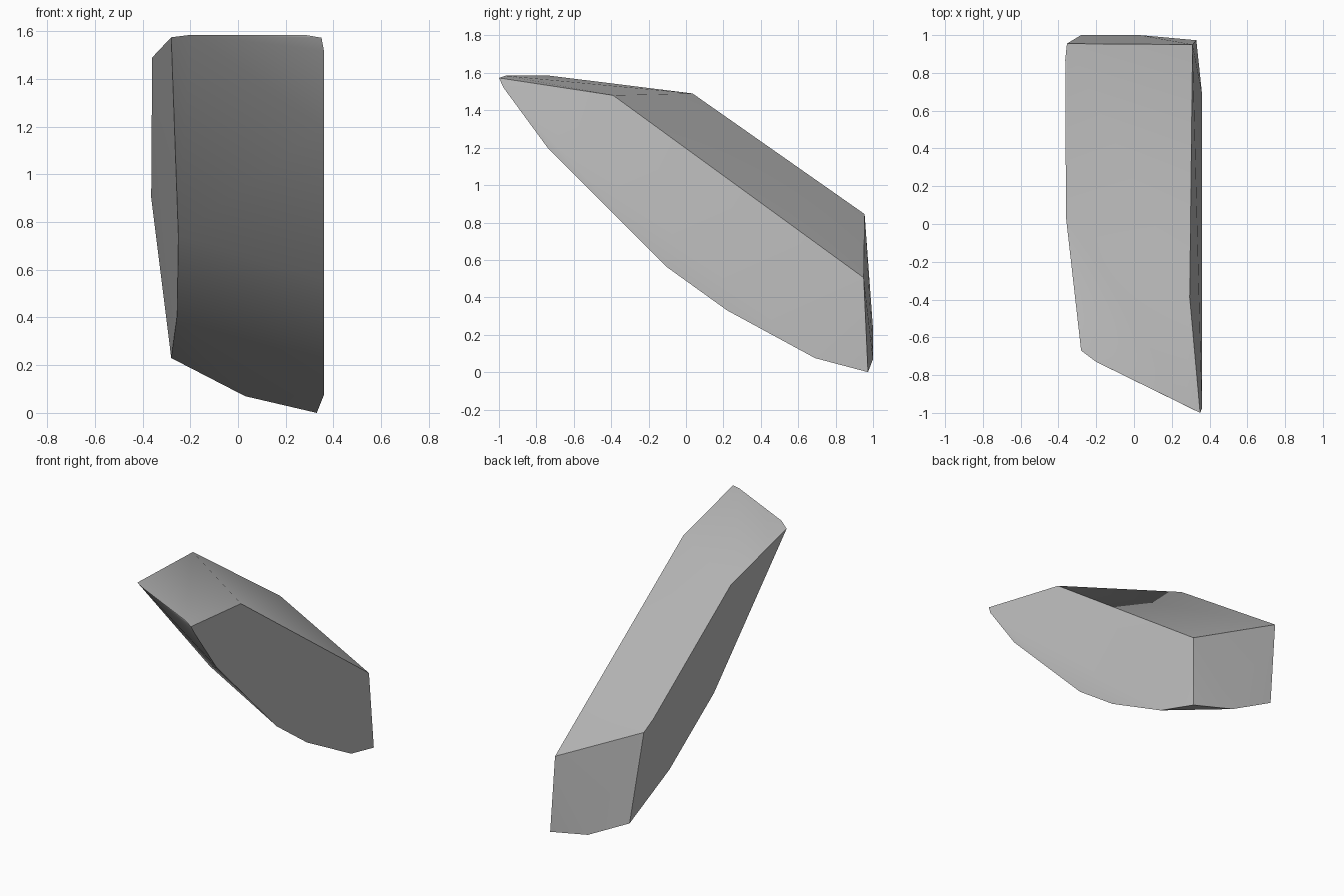
import bpy
import bmesh
import math

cube = bpy.data.objects.get("Cube")
if cube:
    bpy.data.objects.remove(cube, do_unlink=True)


def make_material(name, colour):
    mat = bpy.data.materials.new(name)
    mat.use_nodes = True
    mat.diffuse_color = colour
    bsdf = mat.node_tree.nodes["Principled BSDF"]
    bsdf.inputs["Base Color"].default_value = colour
    bsdf.inputs["Roughness"].default_value = 0.9
    return mat


# Outline of the +x flank: top edge, then the curved keel back to the tail
left_flank = [
    (0.31, 0.95, 0.505), (0.295, -0.39, 1.48), (0.35, -1.0, 1.573),
    (0.36, -0.975, 1.52), (0.36, -0.74, 1.2), (0.36, -0.1, 0.56),
    (0.36, 0.22, 0.33), (0.36, 0.69, 0.075), (0.33, 0.973, 0.0),
]
# Outline of the -x flank
right_flank = [
    (-0.355, 0.955, 0.845), (-0.364, 0.87, 0.903), (-0.36, 0.035, 1.49),
    (-0.28, -0.67, 1.575), (-0.25, 0.06, 0.74), (-0.255, 0.54, 0.41),
    (-0.28, 1.0, 0.23),
]
# Chipped corners along the upper lip and the tail
lip = [(-0.2, -0.73, 1.585), (0.28, -0.965, 1.585)]
tail = [(0.03, 1.0, 0.07)]

# Wrap the outlines in one faceted stone
bm = bmesh.new()
for point in left_flank + right_flank + lip + tail:
    bm.verts.new(point)
hull = bmesh.ops.convex_hull(bm, input=bm.verts[:])
loose = [v for v in bm.verts if not v.link_faces]
bmesh.ops.delete(bm, geom=loose, context="VERTS")
bmesh.ops.recalc_face_normals(bm, faces=bm.faces[:])

mesh = bpy.data.meshes.new("rock_slab")
bm.to_mesh(mesh)
bm.free()
rock = bpy.data.objects.new("rock_slab", mesh)
bpy.context.collection.objects.link(rock)
mesh.materials.append(make_material("stone_grey", (0.5, 0.5, 0.5, 1.0)))

# Soft facets with crisp main edges
bpy.ops.object.select_all(action="DESELECT")
rock.select_set(True)
bpy.context.view_layer.objects.active = rock
bpy.ops.object.shade_smooth_by_angle(angle=math.radians(30))
